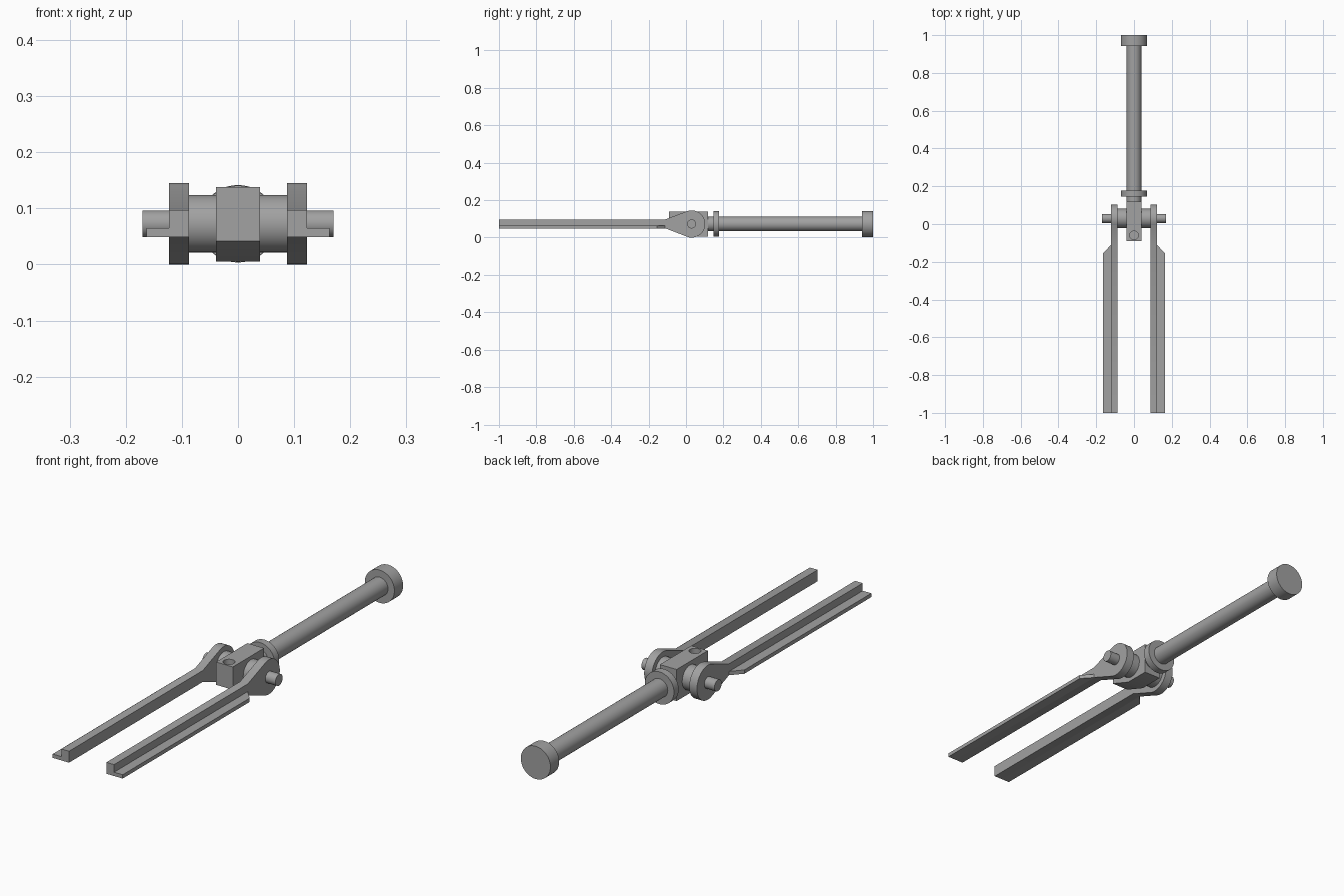
import bpy, bmesh, math
from mathutils import Matrix, Vector

cube = bpy.data.objects.get("Cube")
if cube:
    bpy.data.objects.remove(cube, do_unlink=True)

steel = bpy.data.materials.new("grey_steel")
steel.use_nodes = True
GREY = (0.36, 0.36, 0.36, 1)
steel.diffuse_color = GREY
steel.node_tree.nodes["Principled BSDF"].inputs["Base Color"].default_value = GREY

AXIS_Z = 0.0725   # height of the shaft and hinge axes
PIVOT_Y = 0.03    # hinge position along the tool


def make_object(name, bm):
    bmesh.ops.recalc_face_normals(bm, faces=bm.faces)
    mesh = bpy.data.meshes.new(name)
    bm.to_mesh(mesh)
    bm.free()
    mesh.materials.append(steel)
    obj = bpy.data.objects.new(name, mesh)
    bpy.context.collection.objects.link(obj)
    return obj


def smooth(obj):
    bpy.ops.object.select_all(action='DESELECT')
    obj.select_set(True)
    bpy.context.view_layer.objects.active = obj
    bpy.ops.object.shade_smooth_by_angle(angle=math.radians(30))


def extrude(name, points, offset):
    """Solid from a planar outline pushed along an offset."""
    bm = bmesh.new()
    face = bm.faces.new([bm.verts.new(p) for p in points])
    result = bmesh.ops.extrude_face_region(bm, geom=[face], use_keep_orig=True)
    moved = [v for v in result["geom"] if isinstance(v, bmesh.types.BMVert)]
    bmesh.ops.translate(bm, verts=moved, vec=Vector(offset))
    return make_object(name, bm)


def cylinder(name, radius, start, end):
    """Round bar between two points."""
    a, b = Vector(start), Vector(end)
    turn = (b - a).to_track_quat('Z', 'Y').to_matrix().to_4x4()
    bm = bmesh.new()
    bmesh.ops.create_cone(bm, cap_ends=True, segments=48, radius1=radius, radius2=radius,
                          depth=(b - a).length, matrix=Matrix.Translation((a + b) / 2) @ turn)
    obj = make_object(name, bm)
    smooth(obj)
    return obj


# Handle: neck and shaft, collar and end cap along y
for name, radius, y0, y1 in (("shaft", 0.039, 0.1, 0.96),
                             ("collar", 0.068, 0.146, 0.177),
                             ("end_cap", 0.069, 0.942, 1.0)):
    cylinder(name, radius, (0, y0, AXIS_Z), (0, y1, AXIS_Z))

# Central block with sloped underside and a blind hole on top
block_side = [(-0.09, 0.042), (0.01, 0.005), (0.118, 0.005), (0.118, 0.138), (-0.09, 0.138)]
block = extrude("hinge_block", [(-0.039, y, z) for y, z in block_side], (0.078, 0, 0))
cutter = cylinder("hole_cutter", 0.023, (0, -0.06, 0.075), (0, -0.06, 0.2))
cutter.hide_render = True
cutter.hide_viewport = True
cut = block.modifiers.new("hole", 'BOOLEAN')
cut.object = cutter
cut.solver = 'EXACT'
bpy.context.view_layer.objects.active = block
bpy.ops.object.modifier_apply(modifier=cut.name)
bpy.data.objects.remove(cutter, do_unlink=True)
smooth(block)

# Hinge barrel and pin along x
cylinder("hinge_barrel", 0.051, (-0.088, PIVOT_Y, AXIS_Z), (0.088, PIVOT_Y, AXIS_Z))
cylinder("hinge_pin", 0.024, (-0.17, PIVOT_Y, AXIS_Z), (0.17, PIVOT_Y, AXIS_Z))

# Side outline of a prong: straight bar flaring by tangents into a round eye
EYE_R = 0.0725
BAR_TOP, BAR_BOTTOM, FLARE_Y = 0.097, 0.049, -0.11
dy, dz = FLARE_Y - PIVOT_Y, BAR_TOP - AXIS_Z
tangent = math.atan2(dz, dy) - math.acos(EYE_R / math.hypot(dy, dz))
STEPS = 40
outline = [(-1, BAR_TOP), (FLARE_Y, BAR_TOP)]
for i in range(STEPS + 1):
    a = tangent * (1 - 2 * i / STEPS)
    outline.append((PIVOT_Y + EYE_R * math.cos(a), AXIS_Z + EYE_R * math.sin(a)))
outline += [(FLARE_Y, BAR_BOTTOM), (-1, BAR_BOTTOM)]

# Prongs, each with a thin outer flange whose inner end is bevelled
for side, s in (("left", 1), ("right", -1)):
    prong = extrude(side + "_prong", [(s * 0.087, y, z) for y, z in outline], (s * 0.036, 0, 0))
    smooth(prong)
    plan = [(0.122, -1), (0.163, -1), (0.163, -0.155), (0.122, -0.11)]
    extrude(side + "_flange", [(s * x, y, BAR_BOTTOM) for x, y in plan], (0, 0, 0.016))
